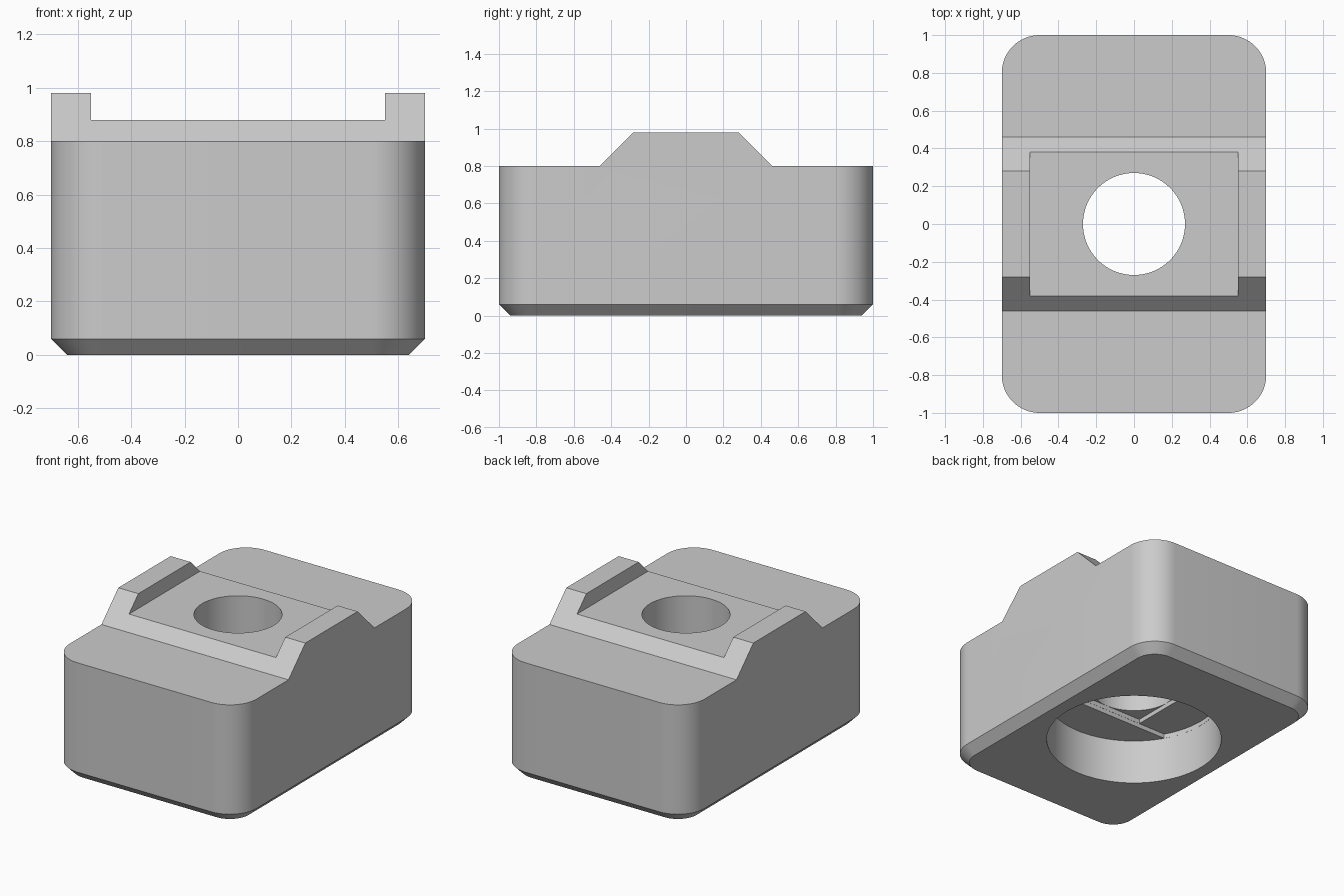
import bpy, bmesh, math

if "Cube" in bpy.data.objects:
    bpy.data.objects.remove(bpy.data.objects["Cube"])

grey = bpy.data.materials.new("light_grey")
grey.diffuse_color = (0.6, 0.6, 0.6, 1)
grey.use_nodes = True
grey.node_tree.nodes["Principled BSDF"].inputs["Base Color"].default_value = grey.diffuse_color


def rounded_rect(hx, hy, r, n=16):
    pts = []
    for cx, cy, a0 in ((hx - r, hy - r, 0), (r - hx, hy - r, 90),
                       (r - hx, r - hy, 180), (hx - r, r - hy, 270)):
        for i in range(n + 1):
            a = math.radians(a0 + 90 * i / n)
            pts.append((cx + r * math.cos(a), cy + r * math.sin(a)))
    return pts


def circle(r, n=96):
    return [(r * math.cos(2 * math.pi * i / n), r * math.sin(2 * math.pi * i / n)) for i in range(n)]


def loft(name, rings):
    """Closed solid through rings of equal point count."""
    bm = bmesh.new()
    loops = [[bm.verts.new(p) for p in ring] for ring in rings]
    for a, b in zip(loops, loops[1:]):
        for i in range(len(a)):
            j = (i + 1) % len(a)
            bm.faces.new((a[i], a[j], b[j], b[i]))
    bm.faces.new(loops[0][::-1])
    bm.faces.new(loops[-1])
    bmesh.ops.recalc_face_normals(bm, faces=bm.faces)
    me = bpy.data.meshes.new(name)
    bm.to_mesh(me)
    bm.free()
    me.materials.append(grey)
    ob = bpy.data.objects.new(name, me)
    bpy.context.collection.objects.link(ob)
    return ob


def prism(name, pts, z0, z1):
    return loft(name, [[(x, y, z) for x, y in pts] for z in (z0, z1)])


def box(hx, hy):
    return [(-hx, -hy), (hx, -hy), (hx, hy), (-hx, hy)]


# Rounded block with a chamfered foot
outer, foot = rounded_rect(0.7, 1.0, 0.2), rounded_rect(0.64, 0.94, 0.14)
block = loft("clamp_block", [[(x, y, z) for x, y in ring] for ring, z in
                             ((foot, 0), (outer, 0.06), (outer, 1.1))])

# Side profile leaving the raised trapezoid ridge
side = [(-1.2, -0.2), (1.2, -0.2), (1.2, 0.8), (0.46, 0.8), (0.28, 0.98),
        (-0.28, 0.98), (-0.46, 0.8), (-1.2, 0.8)]
profile = loft("ridge_profile", [[(x, y, z) for y, z in side] for x in (-1, 1)])

# Flat-sided slot in the counterbore ceiling
a = math.asin(0.272 / 0.549)
arc = [-a + 2 * a * i / 16 for i in range(17)]
slot = [(0.549 * math.cos(t + s), 0.549 * math.sin(t + s)) for s in (0, math.pi) for t in arc]

cuts = [
    (profile, 'INTERSECT'),
    (prism("ridge_notch", box(0.55, 0.7), 0.88, 1.3), 'DIFFERENCE'),
    (prism("counterbore", circle(0.55), -0.2, 0.305), 'DIFFERENCE'),
    (prism("ceiling_slot", slot, 0.15, 0.335), 'DIFFERENCE'),
    (prism("ceiling_square", box(0.271, 0.271), 0.2, 0.365), 'DIFFERENCE'),
    (prism("bolt_hole", circle(0.27), 0.25, 1.3), 'DIFFERENCE'),
]
for cutter, op in cuts:
    m = block.modifiers.new(cutter.name, 'BOOLEAN')
    m.operation, m.solver, m.object = op, 'EXACT', cutter

# Apply the cuts and remove the cutters
bpy.context.view_layer.objects.active = block
block.select_set(True)
for m in list(block.modifiers):
    bpy.ops.object.modifier_apply(modifier=m.name)
for cutter, _ in cuts:
    bpy.data.objects.remove(cutter)
bpy.ops.object.shade_smooth_by_angle(angle=math.radians(30))
